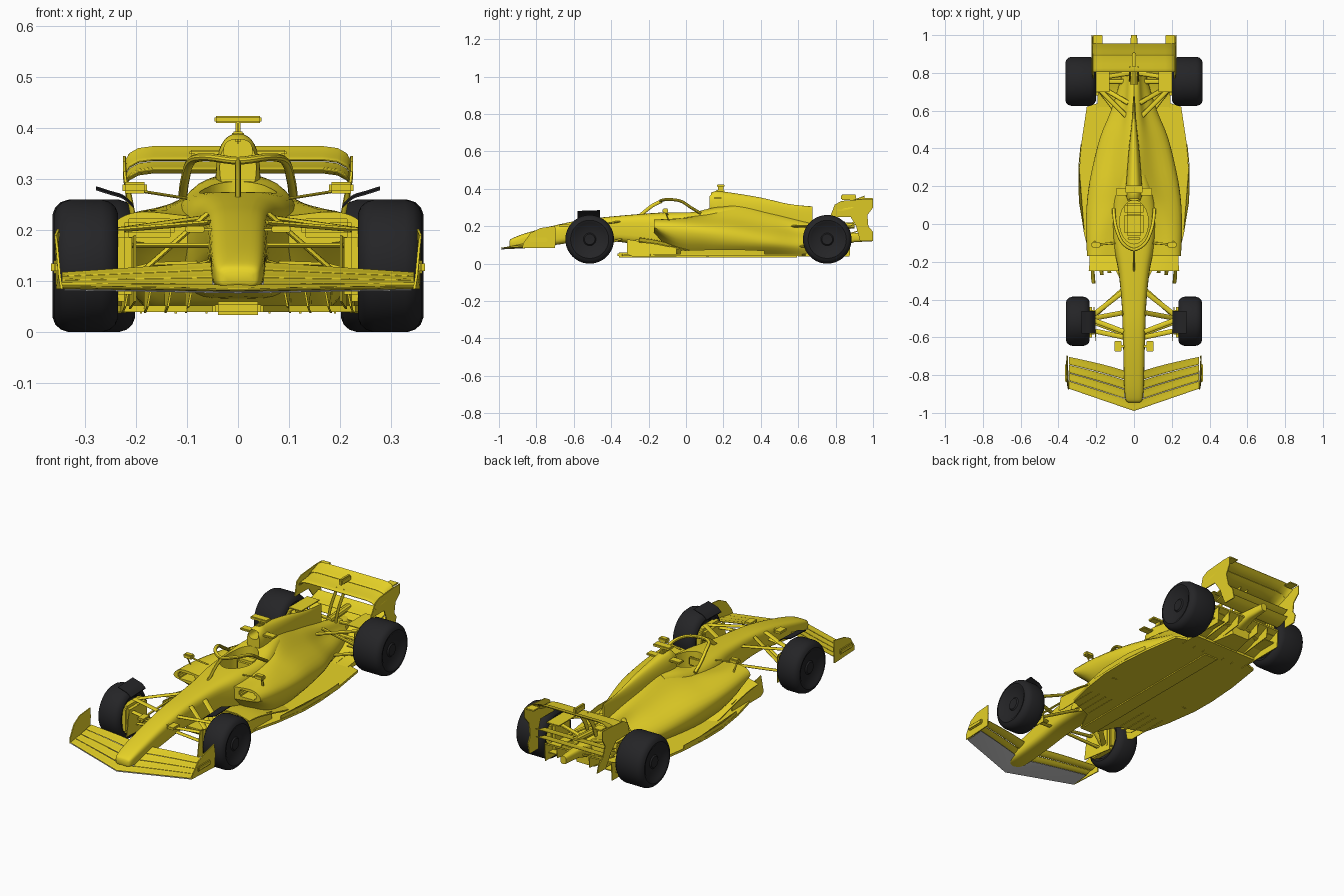
import bpy, bmesh, math
from mathutils import Vector as V

if "Cube" in bpy.data.objects:
    bpy.data.objects.remove(bpy.data.objects["Cube"])


def material(name, rgb):
    m = bpy.data.materials.new(name)
    m.diffuse_color = (*rgb, 1)
    m.use_nodes = True
    m.node_tree.nodes["Principled BSDF"].inputs["Base Color"].default_value = m.diffuse_color
    return m


YELLOW = material("yellow_paint", (0.80, 0.65, 0.02))
BLACK = material("black_rubber", (0.018, 0.018, 0.02))


# ---------- helpers ----------
def shade(ob):
    bpy.ops.object.select_all(action='DESELECT')
    ob.select_set(True)
    bpy.context.view_layer.objects.active = ob
    bpy.ops.object.shade_smooth_by_angle(angle=math.radians(35))


def finish(name, bm, mat=YELLOW, mirror=False):
    bmesh.ops.recalc_face_normals(bm, faces=bm.faces)
    if mirror:
        geo = bmesh.ops.duplicate(bm, geom=bm.verts[:] + bm.edges[:] + bm.faces[:])["geom"]
        for e in geo:
            if isinstance(e, bmesh.types.BMVert):
                e.co.x *= -1
        bmesh.ops.reverse_faces(bm, faces=[e for e in geo if isinstance(e, bmesh.types.BMFace)])
    me = bpy.data.meshes.new(name)
    bm.to_mesh(me)
    bm.free()
    ob = bpy.data.objects.new(name, me)
    bpy.context.collection.objects.link(ob)
    if mat:
        me.materials.append(mat)
    shade(ob)
    return ob


def smooth(pts, k):
    """Catmull-Rom through tuples of any size"""
    out = []
    for i in range(len(pts) - 1):
        p = [pts[max(i - 1, 0)], pts[i], pts[i + 1], pts[min(i + 2, len(pts) - 1)]]
        for j in range(k):
            t = j / k
            out.append(tuple(0.5 * (2*b + (c-a)*t + (2*a-5*b+4*c-d)*t*t + (3*b-a-3*c+d)*t**3)
                             for a, b, c, d in zip(*p)))
    return out + [tuple(pts[-1])]


def add_loft(bm, rings, caps=True):
    vs = [[bm.verts.new(p) for p in r] for r in rings]
    n = len(vs[0])
    for a, b in zip(vs, vs[1:]):
        for i in range(n):
            bm.faces.new((a[i], a[(i+1) % n], b[(i+1) % n], b[i]))
    if caps:
        bm.faces.new(vs[0])
        bm.faces.new(vs[-1])


def loft(name, rings, mat=YELLOW, mirror=False, caps=True):
    bm = bmesh.new()
    add_loft(bm, rings, caps)
    return finish(name, bm, mat, mirror)


def oval(y, hw, zb, zt, e, cx=0, n=32):
    f = lambda c: math.copysign(abs(c) ** (2 / e), c)
    return [(cx + hw*f(math.cos(2*math.pi*i/n)), y,
             (zb+zt)/2 + (zt-zb)/2*f(math.sin(2*math.pi*i/n))) for i in range(n)]


def plates(name, outlines, thick, mat=YELLOW, mirror=True):
    bm = bmesh.new()
    for o in outlines:
        add_loft(bm, [o, [tuple(V(p) + V(thick)) for p in o]])
    return finish(name, bm, mat, mirror)


def boxes(name, spans, mat=YELLOW, mirror=False, bevel=0.004):
    bm = bmesh.new()
    for x0, x1, y0, y1, z0, z1 in spans:
        add_loft(bm, [[(x0, y, z0), (x1, y, z0), (x1, y, z1), (x0, y, z1)] for y in (y0, y1)])
    if bevel:
        bmesh.ops.bevel(bm, geom=bm.edges[:], offset=bevel, segments=2, affect='EDGES')
    return finish(name, bm, mat, mirror)


def tube(bm, path, a, b, n=10):
    rings = []
    for i, p in enumerate(path):
        d = (V(path[min(i+1, len(path)-1)]) - V(path[max(i-1, 0)])).normalized()
        u = V((0, 0, 1)) - d * d.z
        u = (u if u.length > 0.1 else V((1, 0, 0))).normalized()
        w = d.cross(u)
        rings.append([tuple(V(p) + w*a*math.cos(2*math.pi*k/n) + u*b*math.sin(2*math.pi*k/n))
                      for k in range(n)])
    add_loft(bm, rings)


def tubes(name, paths, a, b, mat=YELLOW, mirror=True):
    bm = bmesh.new()
    for p in paths:
        tube(bm, p, a, b)
    return finish(name, bm, mat, mirror)


def foil(x, le, te, th):
    ts = (0, 0.05, 0.2, 0.45, 0.75, 1)
    pt = lambda t, s: (x, le[0]+(te[0]-le[0])*t, le[1]+(te[1]-le[1])*t - 0.06*(te[0]-le[0])*4*t*(1-t)
                       + s*(0.0008 + th*1.3*math.sqrt(t)*(1-t)))
    return [pt(t, 1) for t in ts] + [pt(t, -1) for t in reversed(ts)]


def cut(ob, cutter):
    m = ob.modifiers.new("cut", 'BOOLEAN')
    m.operation, m.solver, m.object = 'DIFFERENCE', 'EXACT', cutter
    bpy.context.view_layer.objects.active = ob
    bpy.ops.object.modifier_apply(modifier=m.name)
    shade(ob)


# ---------- nose and cockpit tub: y, half width, bottom, top ----------
nose = [(-.945, .028, .095, .118), (-.93, .044, .086, .135), (-.85, .052, .085, .165), (-.7, .056, .10, .205),
        (-.55, .06, .12, .235), (-.4, .067, .12, .252), (-.25, .083, .10, .265), (-.12, .108, .07, .274),
        (.05, .122, .06, .282), (.16, .105, .06, .302), (.26, .07, .10, .31)]
tub = loft("nose_and_cockpit", [oval(*s, 3.8) for s in smooth(nose, 5)])

# ---------- engine cover and sidepods: y, then half section from top centre to floor ----------
cover = [(-.17, 0, .22, .10, .228, .19, .236, .238, .218, .236, .185, .10, .165),
         (-.05, 0, .24, .10, .24, .19, .238, .25, .20, .24, .13, .16, .05),
         (.10, 0, .255, .08, .265, .16, .24, .243, .19, .24, .12, .18, .045),
         (.25, 0, .335, .05, .30, .12, .243, .217, .18, .225, .11, .17, .045),
         (.45, 0, .28, .04, .255, .09, .207, .165, .15, .18, .10, .13, .045),
         (.62, 0, .23, .03, .21, .055, .17, .10, .13, .115, .09, .09, .045),
         (.82, 0, .18, .02, .175, .035, .15, .05, .12, .055, .09, .05, .05)]
rings = []
for s in smooth(cover, 6):
    half = smooth([(s[i], s[i+1]) for i in range(1, 13, 2)], 4)
    rings.append([(x, s[0], z) for x, z in half] + [(-x, s[0], z) for x, z in half[:0:-1]])
body = loft("engine_cover_and_sidepods", rings)

# ---------- airbox running into the spine fin ----------
spine = [(.125, .036, .27, .375), (.16, .043, .23, .388), (.21, .042, .2, .384), (.39, .028, .2, .355),
         (.55, .012, .2, .319), (.675, .005, .19, .306)]
airbox = loft("airbox_and_fin", [oval(*s, 2.4) for s in smooth(spine, 5)])

# ---------- openings ----------
f = [(.076*math.cos(t*math.pi/16), .01 + .115*math.sin(t*math.pi/16)) for t in range(32)]
cutters = [loft("cockpit_cutter", [[(x, y, z) for x, y in f] for z in (.14, .36)]),
           boxes("inlet_cutter", [(.125, .222, -.25, -.1, .187, .222)], mirror=True, bevel=.008),
           loft("airbox_cutter", [oval(y, .028, .333, .378, 2.4) for y in (.1, .19)])]
for ob, c in ((tub, 0), (body, 0), (body, 1), (airbox, 2)):
    cut(ob, cutters[c])
for c in cutters:
    bpy.data.objects.remove(c)
boxes("seat", [(-.05, .05, .05, .11, .14, .25), (-.05, .05, -.06, .06, .14, .17)], bevel=.012)
boxes("steering_wheel", [(-.035, .035, -.085, -.07, .21, .255)], bevel=.006)

# ---------- halo ----------
arc = [(.108, .08, .268), (.104, .03, .298), (.092, -.03, .335), (.06, -.10, .343), (0, -.135, .336)]
arc = smooth(arc + [(-x, y, z) for x, y, z in arc[-2::-1]], 5)
tubes("halo_hoop", [arc], .009, .008, mirror=False)
tubes("halo_pillar", [smooth([(0, -.13, .334), (0, -.18, .31), (0, -.245, .258)], 4)], .006, .01, mirror=False)

# ---------- roll hoop camera, winglets, mirrors, nose pods ----------
boxes("top_camera", [(-.046, .046, .165, .205, .41, .424), (-.005, .005, .17, .2, .37, .415),
                     (-.012, .012, .16, .205, .382, .393)], bevel=.003)
boxes("airbox_winglets", [(.03, .095, .15, .19, .346, .357)], mirror=True, bevel=.003)
boxes("mirrors", [(.178, .226, -.125, -.095, .272, .294)], mirror=True, bevel=.005)
tubes("mirror_stalks", [[(.20, -.11, .278), (.1, -.1, .262)], [(.215, -.11, .276), (.205, -.09, .225)]], .006, .003)
boxes("nose_pods", [(.066, .103, -.675, -.62, .195, .208), (.04, .07, -.655, -.64, .198, .203)], mirror=True, bevel=.002)

# ---------- floor, inlet lips, fences, diffuser ----------
edge = [(0, -.35), (.05, -.34), (.10, -.24), (.2, -.2), (.23, -.19), (.265, -.05), (.29, .12), (.292, .25),
        (.28, .42), (.25, .62), (.19, .64), (.185, .7), (0, .7)]
plates("floor", [[(x, y, .04) for x, y in edge]], (0, 0, .012))
lip = lambda y, z: [(.08, y, z), (.17, y, z*.98), (.235 - .1*(y+.2)*(y < -.2), y, z*.85),
                    (.235, y, z*.85 - .006), (.17, y, z*.98 - .006), (.08, y, z - .006)]
loft("floor_inlet_lip", [lip(y, z) for y, z in smooth([(-.25, .14), (-.15, .125), (-.02, .09), (.12, .05)], 4)], mirror=True)
plates("floor_fences", [[(x - .02, y0, .13), (x, -.05, .09), (x, -.05, .038), (x, y0 + .03, .038), (x - .005, y0, .05)]
                        for x, y0 in ((.1, -.25), (.14, -.26), (.18, -.27), (.224, -.315))], (.004, 0, 0))
boxes("keel", [(-.045, .045, -.365, .6, .034, .06)], bevel=.006)
loft("diffuser", [[(-.19, y, z), (.19, y, z), (.19, y, z + .008), (-.19, y, z + .008)]
                  for y, z in smooth([(.6, .042), (.72, .06), (.88, .125)], 5)])
plates("diffuser_walls", [[(x, .6, .037), (x, .875, .037 if x > .15 else .07), (x, .88, .13), (x, .72, .066), (x, .6, .05)]
                          for x in (.06, .12, .188)], (.004, 0, 0))
plates("floor_edge_wings", [[(.262, -.03, .05), (.287, .12, .05), (.29, .3, .05), (.278, .42, .05), (.28, .42, .07),
                             (.292, .3, .075), (.289, .12, .075), (.264, -.03, .07)]], (.003, 0, 0))


# ---------- front wing ----------
def wing_pt(x, t):
    u = abs(x) / .35
    le = -.99 + .12*u
    te = -.80 + .10 * min(1, u)**.7
    rise = .058 - .03*u
    return le + (te-le)*t, .083 + .006*u + rise*t**1.25


for k, name in enumerate(("front_wing_main", "front_flap_lower", "front_flap_middle", "front_flap_upper")):
    t0, t1 = k/4, k/4 + .235
    xs = [i*.0345 for i in range(-10, 11)] if k == 0 else [.05 + i*.0295 for i in range(11)]
    loft(name, [foil(x, wing_pt(x, t0), wing_pt(x, t1), .006) for x in xs], mirror=k > 0)
loft("front_wing_underside", [[(x, wing_pt(x, t)[0], wing_pt(x, t)[1] - d) for t, d in
     ((.01, .005), (.3, .009), (.6, .012), (.6, .014), (.3, .011), (.01, .007))]
     for x in [i*.034 for i in range(-10, 11)]], None)
ep = [(.343, -.875, .085), (.347, -.87, .11), (.352, -.83, .165), (.355, -.78, .19), (.35, -.70, .202),
      (.353, -.695, .15), (.352, -.70, .085)]
plates("front_endplates", [ep], (.005, 0, 0))
boxes("endplate_fins", [(.352, .366, -.84, -.74, .115, .14)], mirror=True, bevel=.005)

# ---------- rear wing ----------
for name, y0, z0, y1, z1, th in (("rear_wing_main", .805, .318, .90, .334, .012), ("rear_wing_flap", .89, .338, .955, .364, .007)):
    spans = [(0, 0), (.09, 0), (.165, 0), (.195, -.004), (.213, -.014), (.222, -.03)]
    spans = [(-x, d) for x, d in spans[:0:-1]] + spans
    loft(name, [foil(x, (y0, z0 + d), (y1, z1 + d), th) for x, d in spans])
side = [(.77, .25), (.795, .315), (.83, .335), (.95, .345), (1.0, .345), (1.0, .30), (.97, .26), (.975, .2),
        (1.0, .17), (1.0, .122), (.93, .122), (.91, .2), (.88, .25)]
plates("rear_endplates", [[(.19 + .03*min(1, max(0, (z-.13)/.17))**.8, y, z) for y, z in side]], (.005, 0, 0))
boxes("endplate_tips", [(.168, .216, .95, 1.0, .343, .35)], mirror=True, bevel=.002)
for name, z in (("beam_wing_lower", .15), ("beam_wing_upper", .19)):
    loft(name, [foil(x, (.86, z + .01), (.94, z + .035), .006) for x in (-.2, -.1, 0, .1, .2)])
tubes("rear_wing_pylons", [smooth([(.022, .76, .17), (.022, .79, .25), (.022, .84, .32)], 4)], .005, .012)
boxes("flap_actuator", [(-.01, .01, .83, .91, .34, .37)], bevel=.005)
loft("crash_structure", [oval(y, w, a, b, 3) for y, w, a, b in ((.78, .04, .08, .17), (.9, .024, .115, .165), (1.0, .016, .12, .16))])
tubes("exhaust", [[(0, .74, .195), (0, .9, .205)]], .018, .018, mirror=False)

# ---------- suspension ----------
tubes("front_suspension", [[(.055, -.57, .215), (.24, -.50, .20)], [(.06, -.36, .225), (.24, -.50, .20)],
      [(.05, -.58, .14), (.24, -.51, .08)], [(.06, -.35, .13), (.24, -.51, .08)],
      [(.06, -.47, .232), (.22, -.5, .09)], [(.05, -.6, .17), (.24, -.56, .17)]], .013, .005)
tubes("rear_suspension", [[(.04, .57, .2), (.21, .74, .2)], [(.02, .8, .17), (.21, .77, .2)],
      [(.06, .55, .1), (.21, .75, .08)], [(.04, .82, .1), (.21, .77, .08)],
      [(.03, .64, .2), (.2, .74, .1)], [(.03, .755, .13), (.22, .755, .13)]], .013, .006)
boxes("front_brake_ducts", [(.208, .262, -.6, -.44, .06, .2)], mirror=True, bevel=.014)
plates("front_duct_vanes", [[(.2, -.62, .06), (.2, -.6, .19), (.21, -.44, .18), (.21, -.44, .045)]], (.004, 0, 0))
boxes("rear_brake_ducts", [(.175, .235, .68, .83, .06, .21)], mirror=True, bevel=.014)
boxes("rear_duct_winglets", [(.13, .2, .7, .85, z, z + .005) for z in (.07, .11, .22)], mirror=True, bevel=0)

# ---------- wheels: offset from outer or inner face, radius ----------
rim = [(.014, .001), (.012, .028), (.018, .034), (.013, .078), (.005, .088), (0, .102), (.005, .115), (.016, .125), (.032, .13)]
for name, x0, x1, yc in (("front_wheels", .235, .36, -.515), ("rear_wheels", .202, .363, .755)):
    prof = [(x1 - d, r) for d, r in rim] + [(x0 + d, r) for d, r in rim[:3:-1]] + [(x0 + .03, .08), (x0 + .035, .001)]
    loft(name, [[(x, yc + r*math.cos(a*math.pi/32), .13 + r*math.sin(a*math.pi/32)) for a in range(64)]
                for x, r in prof], BLACK, mirror=True)
strip = smooth([(.205, .245), (.225, .263), (.25, .271), (.278, .28)], 3)
loft("wheel_deflectors", [[(x, -.58, z - .002), (x, -.46, z + .002), (x, -.46, z + .006), (x, -.58, z + .002)]
                          for x, z in strip], BLACK, mirror=True)
